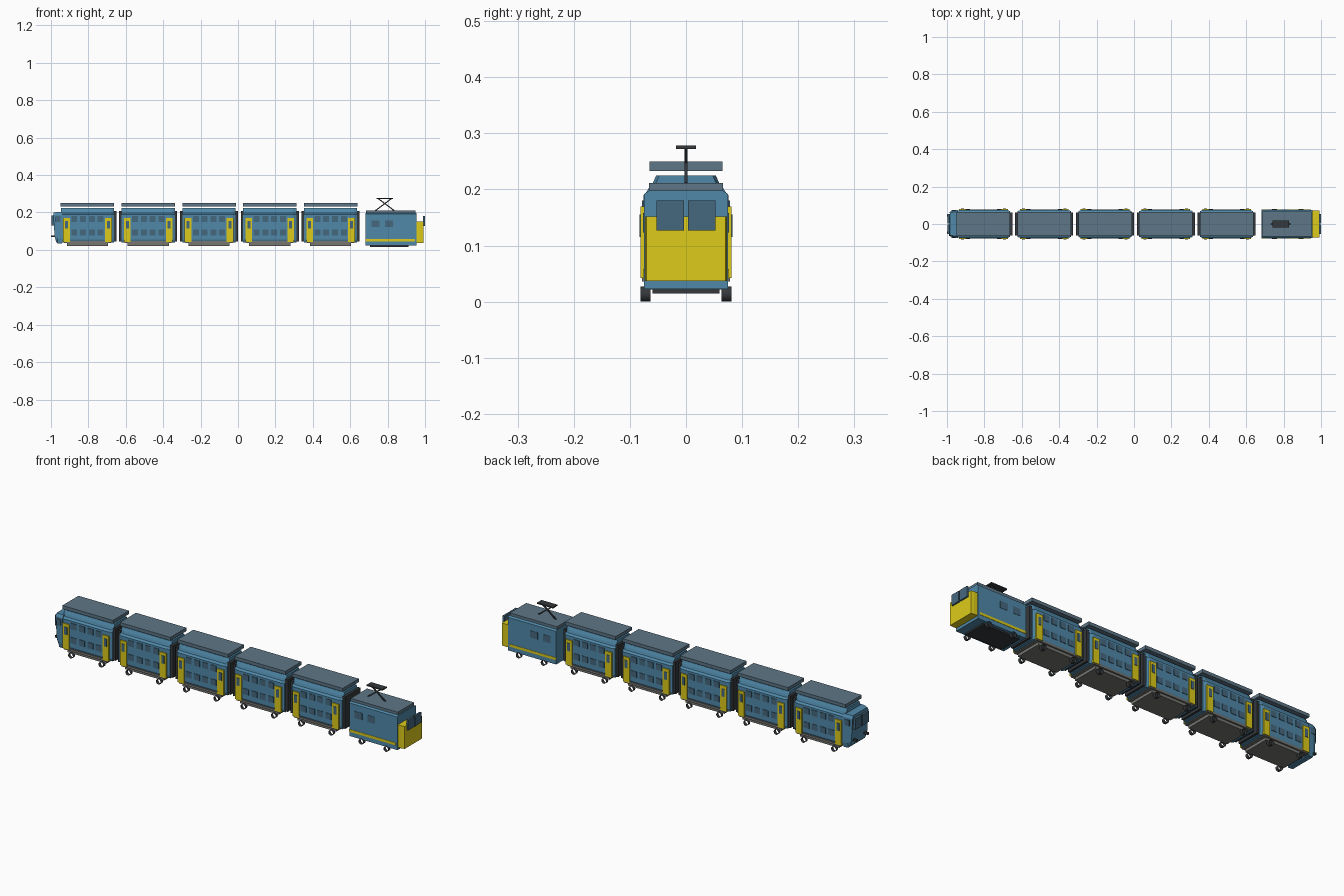
import bpy, bmesh, math
from mathutils import Matrix, Vector

if "Cube" in bpy.data.objects:
    bpy.data.objects.remove(bpy.data.objects["Cube"])


def material(name, rgb):
    m = bpy.data.materials.new(name)
    m.diffuse_color = (*rgb, 1)
    m.use_nodes = True
    m.node_tree.nodes["Principled BSDF"].inputs["Base Color"].default_value = m.diffuse_color
    return m


BLUE = material("blue_paint", (0.08, 0.25, 0.40))
ROOF = material("roof_grey", (0.11, 0.18, 0.24))
GLASS = material("glass", (0.06, 0.14, 0.21))
YELLOW = material("yellow_paint", (0.72, 0.60, 0.01))
DARK = material("dark_metal", (0.035, 0.04, 0.045))
SKIRT = material("skirt_grey", (0.18, 0.18, 0.17))


def finish(name, bm, mat):
    bmesh.ops.recalc_face_normals(bm, faces=bm.faces)
    me = bpy.data.meshes.new(name)
    bm.to_mesh(me)
    bm.free()
    me.materials.append(mat)
    ob = bpy.data.objects.new(name, me)
    bpy.context.collection.objects.link(ob)
    return ob


def boxes(name, spans, mat, mirror=False):
    """One object from boxes (x0, x1, y0, y1, z0, z1), optionally mirrored in y."""
    bm = bmesh.new()
    if mirror:
        spans = spans + [(a, b, -d, -c, e, f) for a, b, c, d, e, f in spans]
    for a, b, c, d, e, f in spans:
        bmesh.ops.create_cube(bm, size=1, matrix=Matrix.Translation(
            ((a + b) / 2, (c + d) / 2, (e + f) / 2)) @ Matrix.Diagonal((b - a, d - c, f - e, 1)))
    return finish(name, bm, mat)


def loft(name, rings, mat):
    """Skin closed rings of points and cap both ends."""
    bm = bmesh.new()
    rows = [[bm.verts.new(p) for p in r] for r in rings]
    n = len(rows[0])
    for r, s in zip(rows, rows[1:]):
        for i in range(n):
            j = (i + 1) % n
            bm.faces.new((r[i], r[j], s[j], s[i]))
    bm.faces.new(rows[0])
    bm.faces.new(rows[-1])
    return finish(name, bm, mat)


def section(x, half, scale=1.0):
    """Closed cross-section from one half profile of (y, z)."""
    return ([(x, y * scale, z) for y, z in half]
            + [(x, -y * scale, z) for y, z in reversed(half)])


def wheels(name, xs, r=0.0135):
    """Open wheel rims on both sides."""
    bm = bmesh.new()
    n = 16
    for x in xs:
        for s in (-1, 1):
            ring = [[bm.verts.new((x + r * math.cos(2 * math.pi * i / n), s * y,
                                   r + r * math.sin(2 * math.pi * i / n)))
                     for i in range(n)] for y in (0.063, 0.081)]
            for i in range(n):
                j = (i + 1) % n
                bm.faces.new((ring[0][i], ring[0][j], ring[1][j], ring[1][i]))
    ob = finish(name, bm, DARK)
    for p in ob.data.polygons:
        p.use_smooth = True


COACH = [(0.070, 0.040), (0.076, 0.055), (0.076, 0.190),
         (0.064, 0.197), (0.060, 0.210), (0.053, 0.225)]


def coach(cx, tag, cab=False):
    def n(part):
        return f"coach_{tag}_{part}"
    # body with tapered ends, floating roof panel
    loft(n("body"), [section(cx + o, COACH, s) for o, s in
                     ((-0.142, 0.9), (-0.125, 1), (0.125, 1), (0.142, 0.9))], BLUE)
    boxes(n("roof"), [(cx - 0.143, cx + 0.143, -0.065, 0.065, 0.233, 0.25)], ROOF)
    # skirt and low floor pan
    boxes(n("skirt"), [(cx - 0.125, cx + 0.125, -0.078, 0.078, 0.036, 0.047)], SKIRT)
    boxes(n("floor_pan"), [(cx - 0.11, cx + 0.11, -0.07, 0.07, 0.022, 0.036)], SKIRT)
    # two rows of windows
    wx = [cx + (i - 1.5) * 0.047 for i in range(4)]
    boxes(n("windows"), [(x - 0.016, x + 0.016, 0.072, 0.0785, z, z + 0.03)
                         for x in wx for z in (0.078, 0.15)], GLASS, True)
    # doors with their windows
    dx = [cx - 0.112, cx + 0.112]
    boxes(n("doors"), [(x - 0.018, x + 0.018, 0.07, 0.081, 0.042, 0.17) for x in dx],
          YELLOW, True)
    boxes(n("door_windows"), [(x - 0.008, x + 0.008, 0.075, 0.083, 0.115, 0.155) for x in dx],
          GLASS, True)
    # end gangways
    ends = [(cx + 0.14, cx + 0.155, -0.062, 0.062, 0.045, 0.208)]
    if not cab:
        ends.append((cx - 0.155, cx - 0.14, -0.062, 0.062, 0.045, 0.208))
    boxes(n("gangways"), ends, DARK)
    wheels(n("wheels"), [cx - 0.086, cx + 0.086])


CENTRES = [-0.805 + 0.325 * i for i in range(5)]
for i, c in enumerate(CENTRES):
    coach(c, i + 1, cab=(i == 0))

# driving cab on the rear coach
loft("cab_nose", [
    section(-0.94, [(0.070, 0.035), (0.074, 0.06), (0.074, 0.19), (0.066, 0.203)]),
    section(-0.965, [(0.068, 0.035), (0.072, 0.06), (0.072, 0.19), (0.064, 0.203)]),
    [(x, y, z) for x, y, z in (
        (-0.972, 0.060, 0.042), (-0.980, 0.064, 0.07), (-0.988, 0.064, 0.185), (-0.985, 0.058, 0.200),
        (-0.985, -0.058, 0.200), (-0.988, -0.064, 0.185), (-0.980, -0.064, 0.07), (-0.972, -0.060, 0.042))],
], BLUE)
boxes("cab_windscreens", [(-0.997, -0.98, 0.004, 0.053, 0.13, 0.185)], GLASS, True)
boxes("cab_lights", [(-1.0, -0.975, 0.04, 0.052, 0.068, 0.078)], DARK, True)
boxes("cab_side_windows", [(-0.975, -0.95, 0.068, 0.0755, 0.15, 0.18)], GLASS, True)

# locomotive body and roof
LOCO = [(0.075, 0.023), (0.075, 0.192), (0.066, 0.198)]
loft("loco_body", [section(x, LOCO) for x in (0.682, 0.955)], BLUE)
boxes("loco_roof", [(0.684, 0.95, -0.066, 0.066, 0.197, 0.212)], ROOF)
boxes("loco_underframe", [(0.705, 0.912, -0.06, 0.06, 0.015, 0.025)], DARK)
boxes("loco_stripe", [(0.682, 0.945, 0.07, 0.0765, 0.045, 0.058)], YELLOW, True)
boxes("loco_side_windows", [(x, x + 0.042, 0.07, 0.0765, 0.123, 0.158)
                            for x in (0.714, 0.786)], GLASS, True)
wheels("loco_wheels", [0.752, 0.893])

# yellow nose and windscreens
nose = [(0.073, 0.037), (0.073, 0.152)]
loft("loco_nose", [section(0.945, nose), section(0.975, nose), section(0.992, nose, 0.97)], YELLOW)
boxes("loco_windscreens", [(0.99, 1.0, 0.004, 0.053, 0.127, 0.18)], GLASS, True)

# pantograph: crossed arms and contact plate
for s, tag in ((1, "front"), (-1, "rear")):
    a, b = Vector((0.785 - s * 0.05, 0, 0.21)), Vector((0.785 + s * 0.035, 0, 0.274))
    d = b - a
    bm = bmesh.new()
    bmesh.ops.create_cube(bm, size=1, matrix=Matrix.Translation((a + b) / 2)
                          @ d.to_track_quat('Z', 'Y').to_matrix().to_4x4()
                          @ Matrix.Diagonal((0.006, 0.006, d.length, 1)))
    finish(f"pantograph_arm_{tag}", bm, DARK)
boxes("pantograph_plate", [(0.74, 0.83, -0.018, 0.018, 0.272, 0.278)], DARK)
